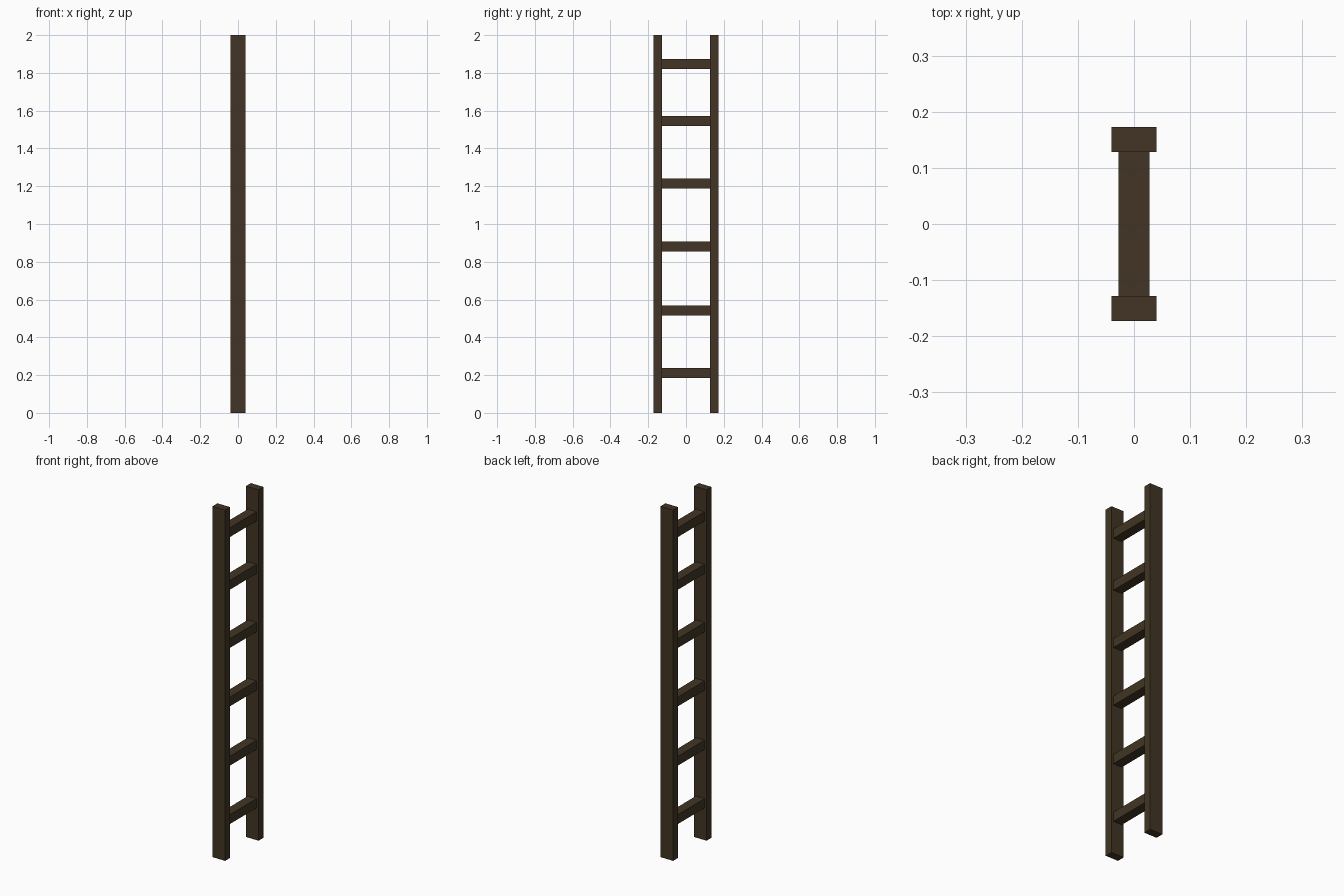
import bpy

if "Cube" in bpy.data.objects:
    bpy.data.objects.remove(bpy.data.objects["Cube"])

wood = bpy.data.materials.new("dark_brown_wood")
wood.diffuse_color = (0.054, 0.036, 0.018, 1)
wood.use_nodes = True
wood.node_tree.nodes["Principled BSDF"].inputs["Base Color"].default_value = wood.diffuse_color


def box(name, center, size):
    bpy.ops.mesh.primitive_cube_add(size=1, location=center)
    ob = bpy.context.object
    ob.name = name
    ob.scale = size
    bpy.ops.object.transform_apply(location=False, rotation=False, scale=True)
    ob.data.materials.append(wood)
    return ob


# Upright side rails
RAIL_OUT, RAIL_IN = 0.173, 0.128
for side, label in ((-1, "front"), (1, "back")):
    box(label + "_rail", (0, side * (RAIL_OUT + RAIL_IN) / 2, 1),
        (0.08, RAIL_OUT - RAIL_IN, 2))

# Rungs between the rails, the top one slightly closer
for i, z in enumerate((0.21, 0.543, 0.881, 1.214, 1.546, 1.846)):
    box(f"rung_{i + 1}", (0, 0, z), (0.055, 2 * RAIL_IN, 0.053))
